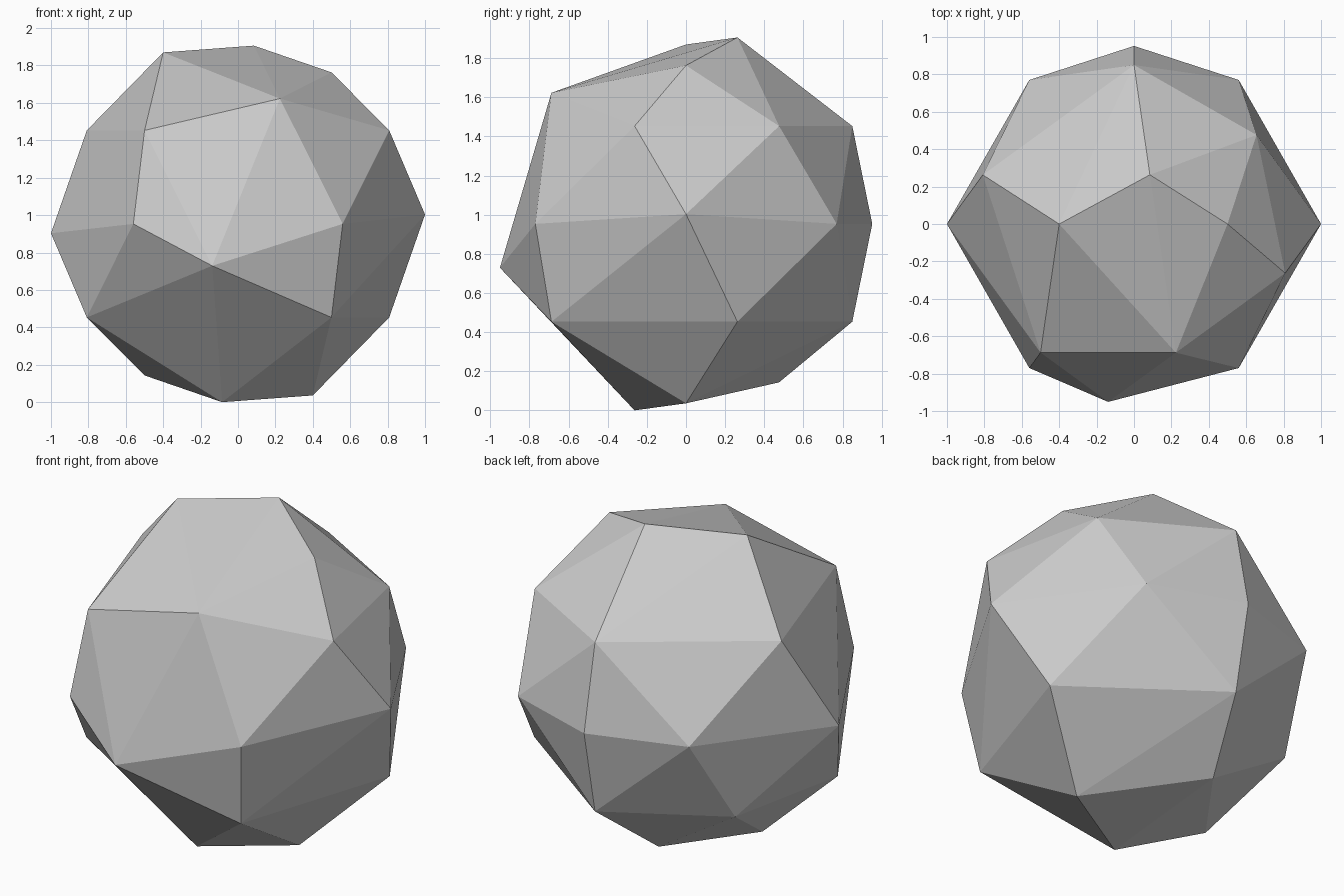
import bpy
import bmesh
from math import cos, sin, radians
from mathutils import Vector

cube = bpy.data.objects.get("Cube")
if cube:
    bpy.data.objects.remove(cube, do_unlink=True)

MIDDLE = Vector((0, 0, 0.953))


def ring(radius, height, *angles):
    """Corner points on a horizontal circle, angles in degrees from +x."""
    return [Vector((radius * cos(radians(a)), radius * sin(radians(a)), height))
            for a in angles]


# Corners in level rings around the middle
corners = ring(0.5, 0.81, 0)
corners += ring(0.81, 0.5, 36)
corners += ring(0.85, 0.5, 90, 162, 234, 342)
corners += ring(0.952, 0, 54, 90, 126, 234, 306)
corners += ring(0.85, -0.5, 18, 90, 198, 306)
corners += ring(0.81, -0.5, 144)
corners += ring(0.5, -0.81, 108, 180)

# Corners that come in opposite pairs
for point in ((1, 0, 0.05), (-0.4, 0, 0.917), (0.085, 0.263, 0.953)):
    corners += [Vector(point), -Vector(point)]

# Two odd corners on the front
corners += [Vector((0.224, -0.688, 0.67)), Vector((-0.138, -0.951, -0.224))]

# Faceted skin around all corners
bm = bmesh.new()
for corner in corners:
    bm.verts.new(corner + MIDDLE)
bmesh.ops.convex_hull(bm, input=bm.verts[:])
bmesh.ops.recalc_face_normals(bm, faces=bm.faces[:])
mesh = bpy.data.meshes.new("faceted_ball")
bm.to_mesh(mesh)
bm.free()

# Plain grey, flat shaded
grey = bpy.data.materials.new("light_grey")
grey.use_nodes = True
colour = (0.6, 0.6, 0.6, 1)
grey.diffuse_color = colour
grey.node_tree.nodes["Principled BSDF"].inputs["Base Color"].default_value = colour
mesh.materials.append(grey)

ball = bpy.data.objects.new("faceted_ball", mesh)
bpy.context.collection.objects.link(ball)
